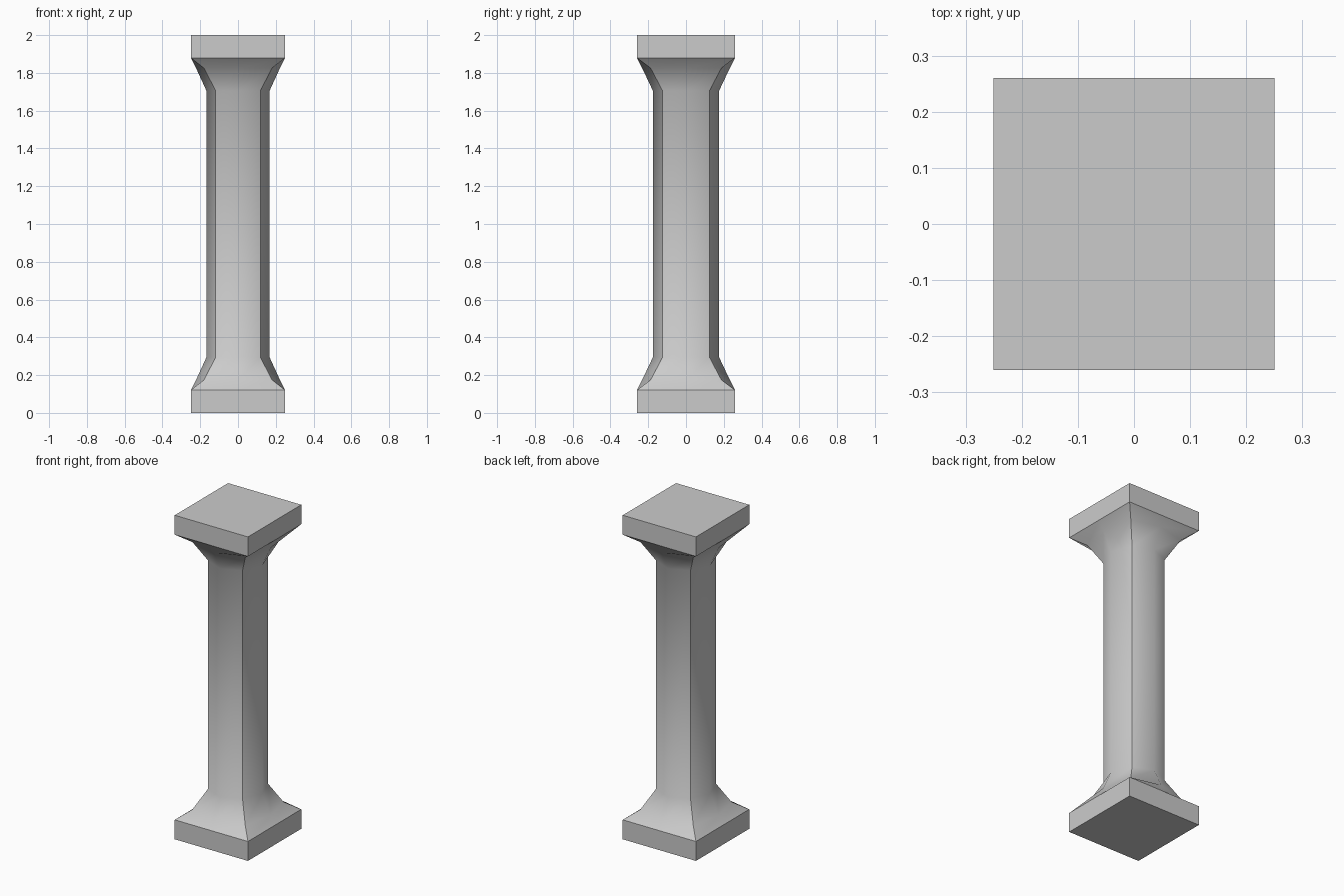
import bpy, bmesh, math

if "Cube" in bpy.data.objects:
    bpy.data.objects.remove(bpy.data.objects["Cube"])

HEIGHT = 2.0

# Lower half profile: (z, side-middle x, side-middle y, corner x, corner y)
half = [
    (0.0,   0.25,  0.26,  0.25,  0.26),    # plinth foot
    (0.12,  0.25,  0.26,  0.25,  0.26),    # plinth top
    (0.175, 0.222, 0.232, 0.18,  0.187),   # flare
    (0.295, 0.167, 0.175, 0.118, 0.124),   # shaft foot
]
# Capital mirrors the base
profile = half + [(HEIGHT - z, *r) for z, *r in reversed(half)]


def ring(bm, z, mx, my, cx, cy):
    """Eight points: side middles alternate with corners."""
    pts = [(mx, 0), (cx, cy), (0, my), (-cx, cy),
           (-mx, 0), (-cx, -cy), (0, -my), (cx, -cy)]
    return [bm.verts.new((x, y, z)) for x, y in pts]


# Octagonal pillar blending into square plinth and capital
bm = bmesh.new()
rings = [ring(bm, *p) for p in profile]
for lo, hi in zip(rings, rings[1:]):
    for i in range(8):
        j = (i + 1) % 8
        bm.faces.new((lo[i], lo[j], hi[j], hi[i]))
bm.faces.new(rings[0][::-1])
bm.faces.new(rings[-1])
bmesh.ops.recalc_face_normals(bm, faces=bm.faces)

mesh = bpy.data.meshes.new("pillar")
bm.to_mesh(mesh)
bm.free()
pillar = bpy.data.objects.new("pillar", mesh)
bpy.context.collection.objects.link(pillar)

# Soft flare, crisp vertical edges
bpy.context.view_layer.objects.active = pillar
pillar.select_set(True)
bpy.ops.object.shade_smooth_by_angle(angle=math.radians(32))
